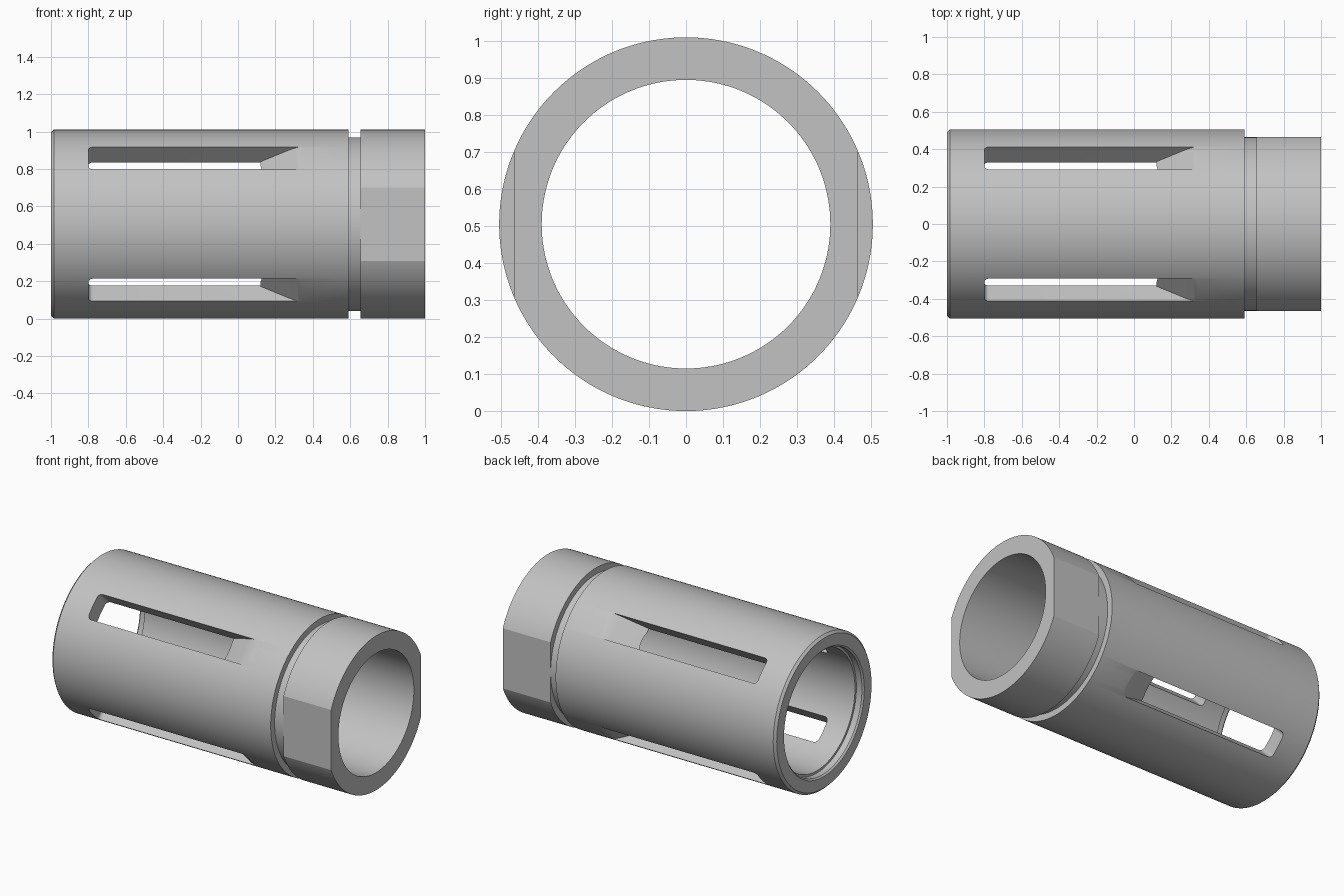
import bpy, bmesh, math
from mathutils import Matrix, Vector

if "Cube" in bpy.data.objects:
    bpy.data.objects.remove(bpy.data.objects["Cube"])

R, BORE, SEGMENTS = 0.505, 0.39, 144
GROOVE, FLAT = 0.464, 0.465
SLOT_WIDTH = 0.17

metal = bpy.data.materials.new("plain grey metal")
metal.use_nodes = True
grey = (0.54, 0.54, 0.54, 1)
metal.diffuse_color = grey
metal.node_tree.nodes["Principled BSDF"].inputs["Base Color"].default_value = grey


def make_object(name, bm):
    bmesh.ops.recalc_face_normals(bm, faces=bm.faces)
    mesh = bpy.data.meshes.new(name)
    bm.to_mesh(mesh)
    bm.free()
    mesh.materials.append(metal)
    obj = bpy.data.objects.new(name, mesh)
    bpy.context.collection.objects.link(obj)
    obj.location.z = R
    return obj


def lathe(name, profile):
    """Revolve a closed (x, radius) profile round the x axis."""
    bm = bmesh.new()
    rings = []
    for i in range(SEGMENTS):
        a = 2 * math.pi * i / SEGMENTS
        rings.append([bm.verts.new((x, r * math.cos(a), r * math.sin(a))) for x, r in profile])
    n = len(profile)
    for i in range(SEGMENTS):
        a, b = rings[i], rings[(i + 1) % SEGMENTS]
        for j in range(n):
            k = (j + 1) % n
            bm.faces.new((a[j], a[k], b[k], b[j]))
    return make_object(name, bm)


def slot_cutter(name, angle):
    """Slot with a ramped run-out, cut radially at the given angle."""
    bm = bmesh.new()
    side = [(-0.80, 0.25), (0.12, 0.25), (0.12, 0.386), (0.27, 0.473),
            (0.295, 0.486), (0.32, 0.496), (0.345, 0.503), (0.37, 0.507), (0.37, 0.65), (-0.80, 0.65)]
    face = bm.faces.new([bm.verts.new((x, -SLOT_WIDTH / 2, r)) for x, r in side])
    moved = bmesh.ops.extrude_face_region(bm, geom=[face])["geom"]
    bmesh.ops.translate(bm, vec=Vector((0, SLOT_WIDTH, 0)),
                        verts=[v for v in moved if isinstance(v, bmesh.types.BMVert)])
    # Rounded corners at the closed end
    corners = [e for e in bm.edges if all(v.co.x < -0.79 for v in e.verts)
               and abs(e.verts[0].co.z - e.verts[1].co.z) > 0.1]
    bmesh.ops.bevel(bm, geom=corners, offset=0.025, segments=5, profile=0.5, affect='EDGES')
    bmesh.ops.rotate(bm, verts=bm.verts, matrix=Matrix.Rotation(angle, 3, 'X'))
    return make_object(name, bm)


def flat_cutter(name, sign):
    bm = bmesh.new()
    bmesh.ops.create_cube(bm, size=1)
    bmesh.ops.scale(bm, verts=bm.verts, vec=(0.6, 0.2, 1.2))
    bmesh.ops.translate(bm, verts=bm.verts, vec=(0.92, sign * (FLAT + 0.1), 0))
    return make_object(name, bm)


# Sleeve body: chamfered end, shallow counterbore, groove and collar
sleeve = lathe("slotted_sleeve", [
    (-1, 0.415), (-1, R - 0.015), (-0.985, R), (0.59, R), (0.59, GROOVE),
    (0.655, GROOVE), (0.655, R), (1, R), (1, BORE), (-0.95, BORE), (-0.95, 0.405), (-0.99, 0.405)])

# Four diagonal slots and two wrench flats
cutters = [slot_cutter("slot_cutter", math.radians(45 + 90 * i)) for i in range(4)]
cutters += [flat_cutter("flat_cutter", s) for s in (-1, 1)]

bpy.context.view_layer.objects.active = sleeve
for cutter in cutters:
    cutter.hide_render = True
    mod = sleeve.modifiers.new("cut", 'BOOLEAN')
    mod.operation = 'DIFFERENCE'
    mod.solver = 'EXACT'
    mod.object = cutter
    bpy.ops.object.modifier_apply(modifier=mod.name)
    bpy.data.objects.remove(cutter)

bpy.ops.object.select_all(action='DESELECT')
sleeve.select_set(True)
bpy.ops.object.shade_smooth_by_angle(angle=math.radians(20))
